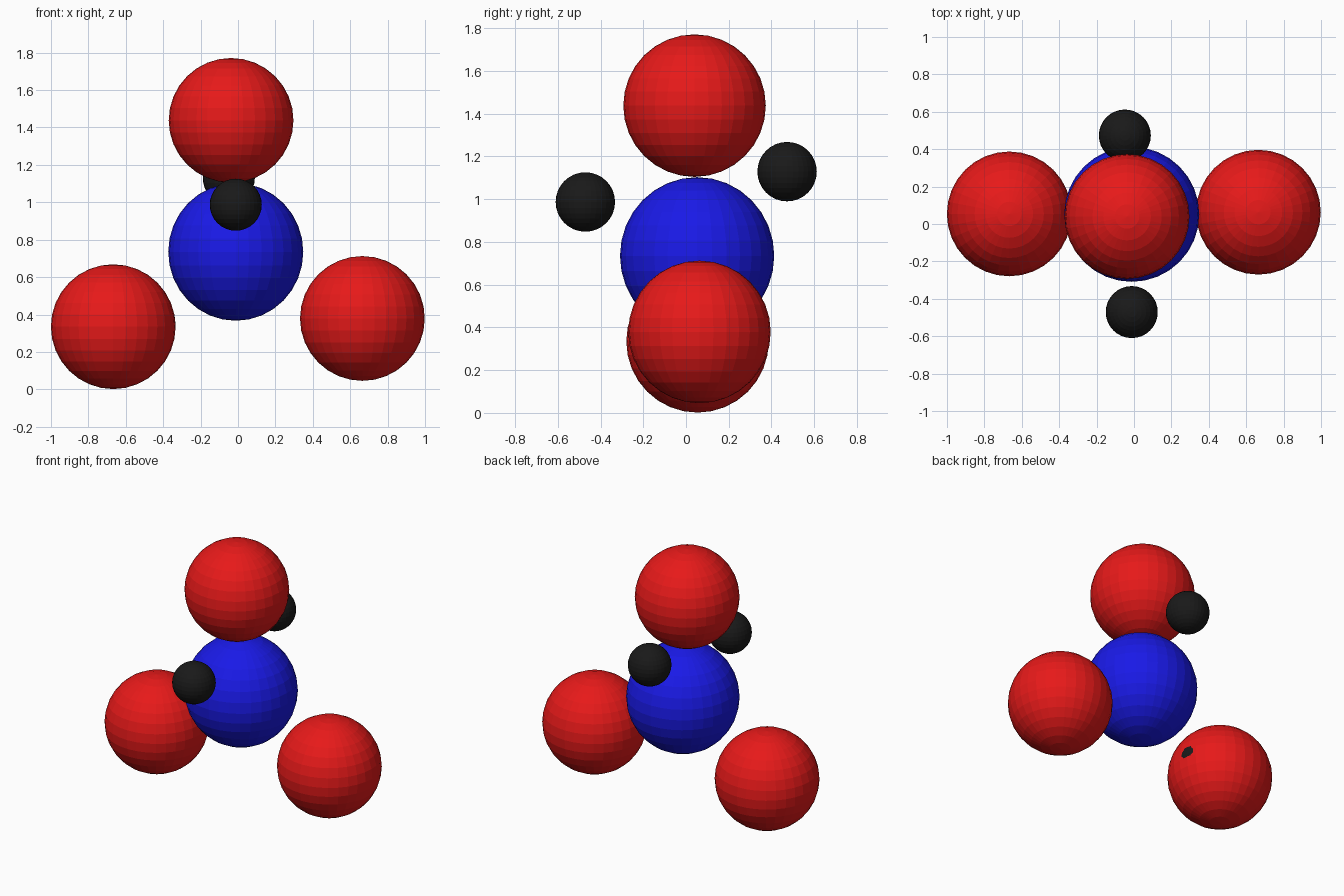
import bpy

if "Cube" in bpy.data.objects:
    bpy.data.objects.remove(bpy.data.objects["Cube"])


def material(name, color):
    m = bpy.data.materials.new(name)
    m.diffuse_color = (*color, 1)
    m.use_nodes = True
    m.node_tree.nodes["Principled BSDF"].inputs["Base Color"].default_value = m.diffuse_color
    return m


RED = material("red", (0.8, 0.01, 0.01))
BLUE = material("blue", (0.01, 0.01, 0.8))
BLACK = material("black", (0.01, 0.01, 0.01))


def ball(name, center, radius, mat, stretch=1.0):
    bpy.ops.mesh.primitive_uv_sphere_add(
        segments=32, ring_count=16, radius=radius, location=center)
    ob = bpy.context.object
    ob.name = name
    ob.scale.z = stretch
    ob.data.materials.append(mat)


# central atom, slightly taller than wide
ball("central_atom", (-0.012, 0.052, 0.735), 0.361, BLUE, 1.02)

# three large outer atoms
for name, center in (("top", (-0.037, 0.040, 1.438)),
                     ("left", (-0.667, 0.054, 0.335)),
                     ("right", (0.665, 0.063, 0.379))):
    ball(f"outer_atom_{name}", center, 0.3335, RED)

# small atoms around the centre; the lower pair sits inside the outer atoms
for name, center in (("front", (-0.012, -0.471, 0.987)),
                     ("back", (-0.049, 0.473, 1.129)),
                     ("left", (-0.474, 0.090, 0.357)),
                     ("right", (0.500, 0.070, 0.435))):
    ball(f"small_atom_{name}", center, 0.139, BLACK)
